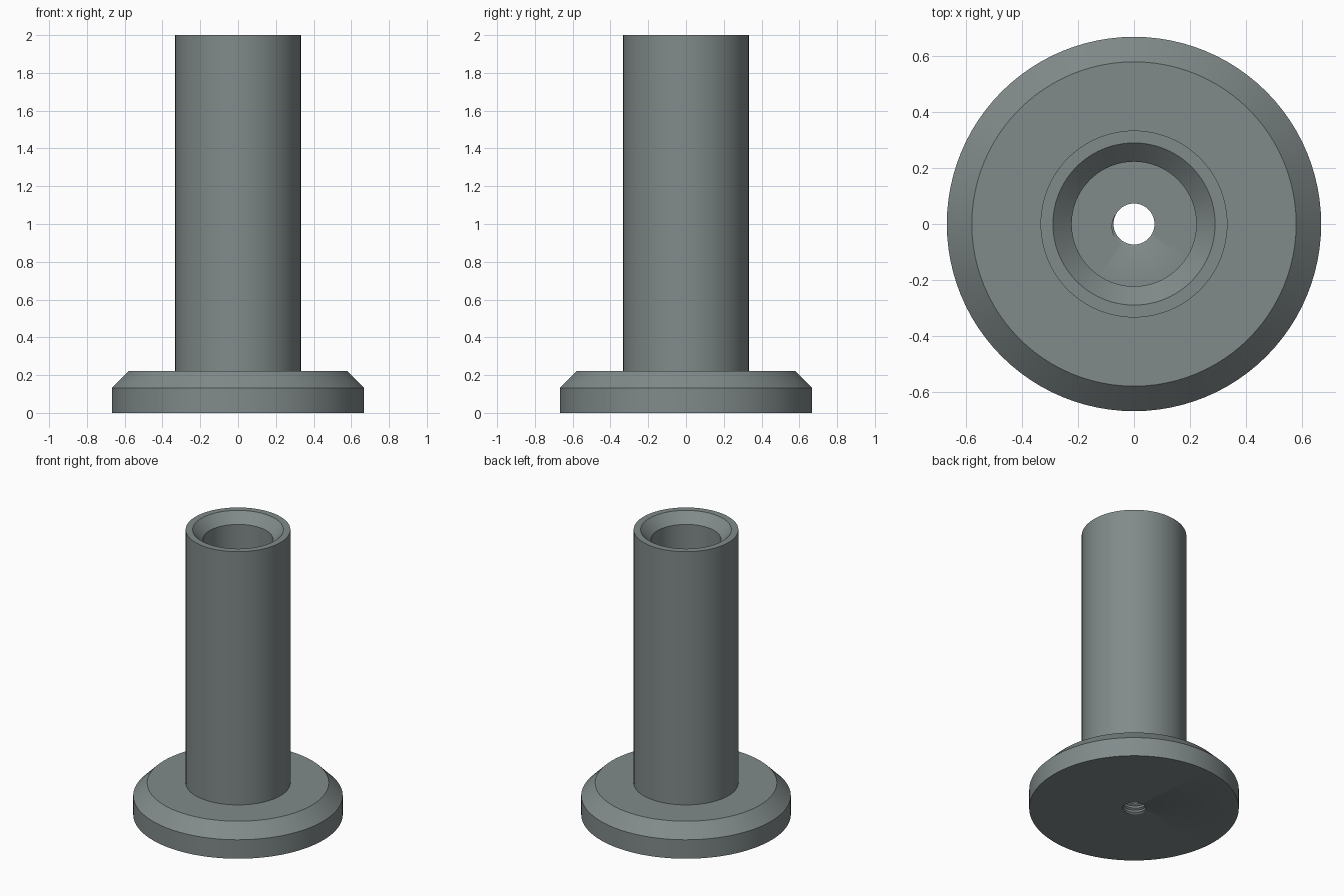
import bpy, bmesh, math

if "Cube" in bpy.data.objects:
    bpy.data.objects.remove(bpy.data.objects["Cube"])

SEG = 96
FLOOR = 0.222            # height of the floor inside the tube
PITCH = 0.031            # thread pitch of the small hole
MINOR, DEPTH = 0.073, 0.014

metal = bpy.data.materials.new("grey metal")
metal.diffuse_color = (0.22, 0.255, 0.255, 1.0)
metal.use_nodes = True
metal.node_tree.nodes["Principled BSDF"].inputs["Base Color"].default_value = metal.diffuse_color

# Outside and bore, as (radius, height)
BODY = [(0.667, 0), (0.667, 0.133), (0.578, 0.222), (0.333, 0.222),
        (0.333, 2.0), (0.289, 2.0), (0.222, 1.933), (0.222, FLOOR)]

PHASE = (FLOOR / PITCH - 0.25 - 240 / 360) % 1.0


def thread_radius(z, turn):
    """Triangular groove that climbs one pitch per turn."""
    f = (z / PITCH - turn - PHASE) % 1.0
    return MINOR + DEPTH * max(0.0, 1 - abs(f - 0.25) / 0.25)


def column(turn):
    """Closed cross-section at one angle, ending with the threaded hole."""
    pts = list(BODY)
    for m in range(int(FLOOR / PITCH) + 2, -4, -1):
        for f in (0.5, 0.25, 0.0):
            z = PITCH * (m + f + turn + PHASE)
            z = min(max(z, 0.0), FLOOR)
            pts.append((thread_radius(z, turn), z))
    return pts


# Flanged tube with countersunk bore and threaded base hole
bm = bmesh.new()
cols = []
for i in range(SEG + 1):
    a = 2 * math.pi * i / SEG
    cols.append([bm.verts.new((r * math.cos(a), r * math.sin(a), z))
                 for r, z in column(i / SEG)])
for c, d in zip(cols, cols[1:]):
    for j in range(len(c)):
        k = (j + 1) % len(c)
        bm.faces.new((c[j], d[j], d[k], c[k]))
bmesh.ops.remove_doubles(bm, verts=bm.verts, dist=1e-5)
bmesh.ops.recalc_face_normals(bm, faces=bm.faces)

mesh = bpy.data.meshes.new("flanged_tube")
bm.to_mesh(mesh)
bm.free()
mesh.materials.append(metal)
tube = bpy.data.objects.new("flanged_tube", mesh)
bpy.context.collection.objects.link(tube)
bpy.context.view_layer.objects.active = tube
tube.select_set(True)
bpy.ops.object.shade_smooth_by_angle(angle=math.radians(30))
